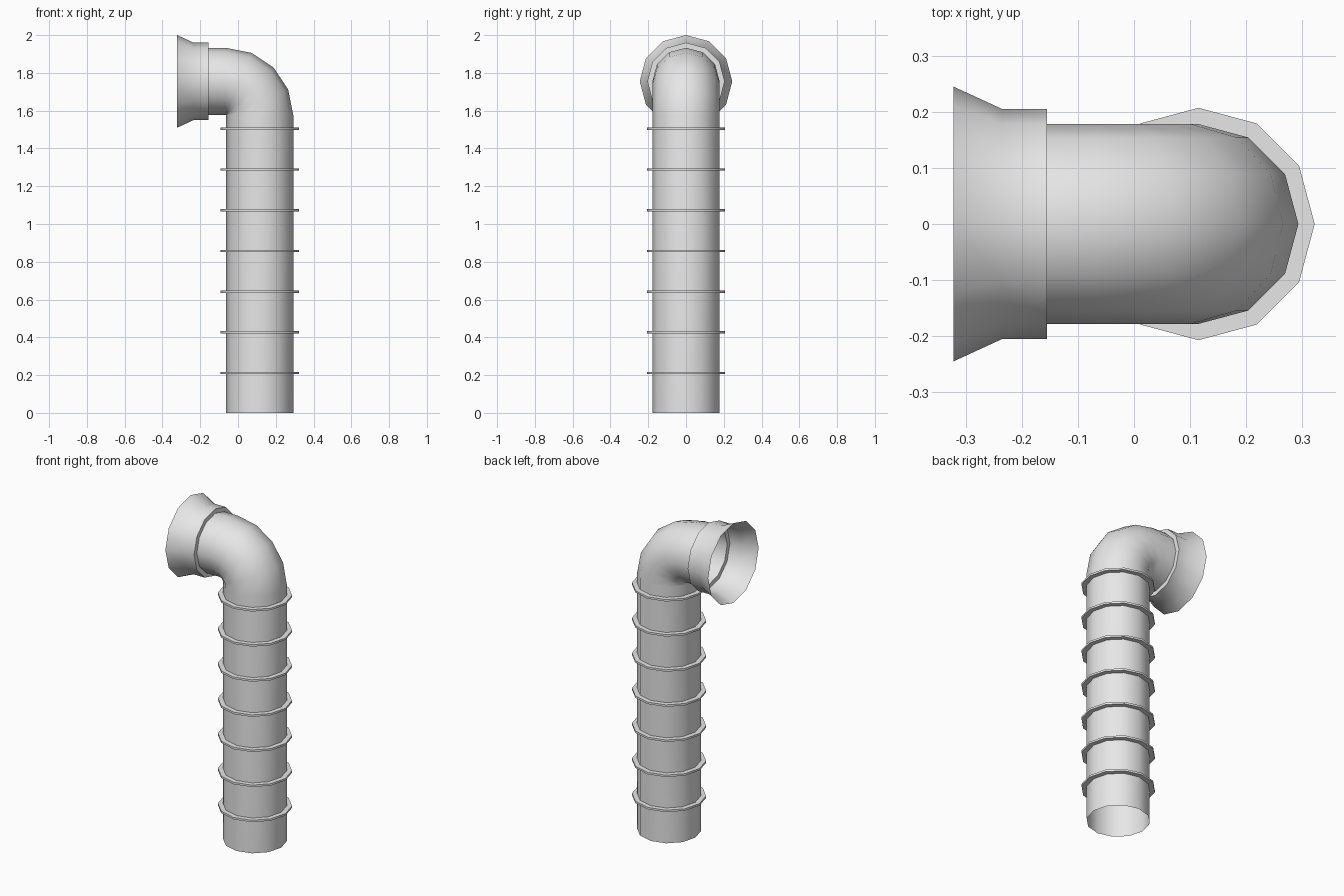
import bpy, bmesh
from math import sin, cos, pi, radians

SIDES = 12
PIPE_R = 0.178
PIPE_X = 0.115          # axis of the upright pipe
BEND_R = 0.18           # radius of the elbow's centre line
BEND_Z = 1.575          # where the elbow starts
MOUTH_Z = BEND_Z + BEND_R

if "Cube" in bpy.data.objects:
    bpy.data.objects.remove(bpy.data.objects["Cube"])

grey = bpy.data.materials.new("light_grey")
grey.use_nodes = True
grey.diffuse_color = (0.8, 0.8, 0.8, 1)
grey.node_tree.nodes["Principled BSDF"].inputs["Base Color"].default_value = (0.8, 0.8, 0.8, 1)


def tube(name, stations):
    """Skin an open tube over stations of (x, z, tilt, radius)."""
    bm = bmesh.new()
    loops = []
    for x, z, tilt, r in stations:
        loop = []
        for i in range(SIDES):
            a = 2 * pi * i / SIDES
            u = r * cos(a)
            loop.append(bm.verts.new((x + u * cos(tilt), r * sin(a), z + u * sin(tilt))))
        loops.append(loop)
    for low, high in zip(loops, loops[1:]):
        for i in range(SIDES):
            j = (i + 1) % SIDES
            bm.faces.new((low[i], low[j], high[j], high[i]))
    mesh = bpy.data.meshes.new(name)
    bm.to_mesh(mesh)
    bm.free()
    mesh.materials.append(grey)
    obj = bpy.data.objects.new(name, mesh)
    bpy.context.collection.objects.link(obj)
    bpy.ops.object.select_all(action='DESELECT')
    obj.select_set(True)
    bpy.context.view_layer.objects.active = obj
    bpy.ops.object.shade_smooth_by_angle(angle=radians(40))
    return obj


# Upright pipe, elbow and short level run
path = [(PIPE_X, 0, 0, PIPE_R)]
for k in range(5):
    t = k * pi / 8
    path.append((PIPE_X - BEND_R + BEND_R * cos(t), BEND_Z + BEND_R * sin(t), t, PIPE_R))
path.append((-0.155, MOUTH_Z, pi / 2, PIPE_R))
tube("pipe", path)

# Stepped collar with a flared, open mouth
profile = [(-0.155, PIPE_R), (-0.155, 0.205), (-0.235, 0.205), (-0.322, 0.245)]
tube("flared_mouth", [(x, MOUTH_Z, pi / 2, r) for x, r in profile])

# Thin rings around the upright pipe
for n in range(7):
    z = 0.211 + n * 0.2155
    tube(f"ring_{n + 1}", [(PIPE_X, z - 0.006, 0, PIPE_R), (PIPE_X, z - 0.006, 0, 0.207),
                           (PIPE_X, z + 0.006, 0, 0.207), (PIPE_X, z + 0.006, 0, PIPE_R)])
